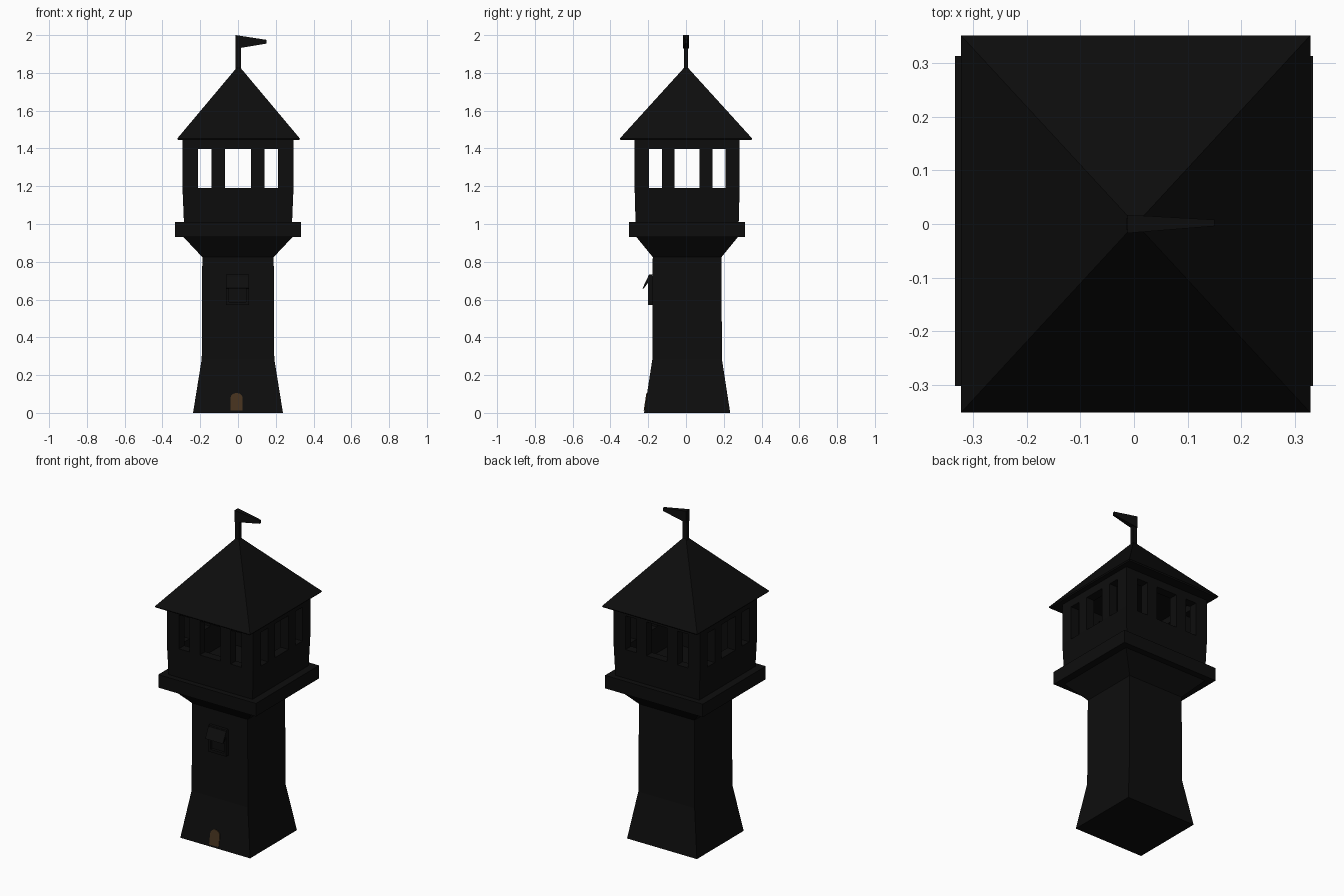
import bpy, bmesh, math

if "Cube" in bpy.data.objects:
    bpy.data.objects.remove(bpy.data.objects["Cube"])

CX, CY = 0.0, 0.006   # tower axis


def material(name, rgb):
    m = bpy.data.materials.new(name)
    m.diffuse_color = (*rgb, 1)
    m.use_nodes = True
    m.node_tree.nodes["Principled BSDF"].inputs["Base Color"].default_value = m.diffuse_color
    return m


DARK = material("dark_stone", (0.004, 0.004, 0.004))
WOOD = material("door_wood", (0.06, 0.032, 0.013))


def finish(name, bm, mat=DARK):
    bmesh.ops.recalc_face_normals(bm, faces=bm.faces)
    me = bpy.data.meshes.new(name)
    bm.to_mesh(me)
    bm.free()
    ob = bpy.data.objects.new(name, me)
    bpy.context.collection.objects.link(ob)
    me.materials.append(mat)
    return ob


def loft(name, rings, cx=CX, cy=CY):
    """Closed rectangular loft; each ring is (half_x, half_y, z)."""
    bm = bmesh.new()
    loops = [[bm.verts.new((cx + sx * hx, cy + sy * hy, z))
              for sx, sy in ((-1, -1), (1, -1), (1, 1), (-1, 1))]
             for hx, hy, z in rings]
    bm.faces.new(loops[0])
    bm.faces.new(loops[-1])
    for a, b in zip(loops, loops[1:]):
        for i in range(4):
            j = (i + 1) % 4
            bm.faces.new((a[i], a[j], b[j], b[i]))
    return finish(name, bm)


def box(name, x0, x1, y0, y1, z0, z1):
    return loft(name, [((x1 - x0) / 2, (y1 - y0) / 2, z0), ((x1 - x0) / 2, (y1 - y0) / 2, z1)],
                (x0 + x1) / 2, (y0 + y1) / 2)


def prism(name, front, back, mat=DARK):
    """Solid between two matching outlines."""
    bm = bmesh.new()
    a = [bm.verts.new(p) for p in front]
    b = [bm.verts.new(p) for p in back]
    bm.faces.new(a)
    bm.faces.new(b)
    for i in range(len(a)):
        j = (i + 1) % len(a)
        bm.faces.new((a[i], a[j], b[j], b[i]))
    return finish(name, bm, mat)


def cut(target, cutter):
    mod = target.modifiers.new("cut", 'BOOLEAN')
    mod.operation = 'DIFFERENCE'
    mod.solver = 'EXACT'
    mod.object = cutter
    cutter.hide_render = True
    cutter.hide_viewport = True
    cutter.display_type = 'WIRE'


# Shaft: flared foot, straight trunk, flared bracket
loft("tower_shaft", [(0.238, 0.228, 0), (0.192, 0.184, 0.285),
                     (0.189, 0.182, 0.825), (0.288, 0.268, 0.93)])

# Balcony platform
loft("platform", [(0.333, 0.307, 0.93), (0.333, 0.307, 1.01)])

# Lookout cabin, hollowed, three openings per side
cabin = loft("lookout_cabin", [(0.286, 0.273, 1.005), (0.294, 0.278, 1.19),
                               (0.294, 0.278, 1.455)])
cut(cabin, loft("cabin_hollow_cutter", [(0.24, 0.225, 1.03), (0.24, 0.225, 1.44)]))
for k, (a, b) in enumerate(((-0.213, -0.14), (-0.07, 0.07), (0.14, 0.213))):
    cut(cabin, box(f"front_back_opening_cutter_{k}", a, b, -0.5, 0.5, 1.19, 1.398))
    cut(cabin, box(f"side_opening_cutter_{k}", -0.5, 0.5, CY + a * 0.95, CY + b * 0.95, 1.19, 1.398))

# Pyramid roof
loft("roof", [(0.321, 0.347, 1.445), (0.325, 0.351, 1.452), (0.012, 0.012, 1.825)], 0.003, 0)

# Flag pole and tapering pennant
box("flag_pole", -0.014, 0.016, -0.011, 0.011, 1.80, 1.995)
bm_front = [(-0.012, -0.017, 2.0), (0.15, -0.004, 1.975), (0.15, -0.004, 1.955), (-0.012, -0.017, 1.928)]
bm_back = [(x, 0.017 if x < 0 else 0.008, z) for x, y, z in bm_front]
prism("flag", bm_front, bm_back)

# Arched door lying on the sloped foot
outline = [(-0.04, 0.012), (0.025, 0.012)]
outline += [(-0.0075 + 0.0325 * math.cos(t), 0.078 + 0.028 * math.sin(t))
            for t in (math.pi * i / 6 for i in range(7))]


def slope(z):
    return -0.222 + 0.044 * z / 0.285


prism("door", [(x, slope(z) - 0.004, z) for x, z in outline],
      [(x, slope(z) + 0.01, z) for x, z in outline], WOOD)

# Small window: frame, pane and propped-open shutter
WX0, WX1 = -0.063, 0.058
box("window_frame_left", WX0, WX0 + 0.015, -0.2, -0.17, 0.57, 0.725)
box("window_frame_right", WX1 - 0.015, WX1, -0.2, -0.17, 0.57, 0.725)
box("window_sill", WX0, WX1, -0.2, -0.17, 0.57, 0.587)
box("window_lintel", WX0, WX1, -0.2, -0.17, 0.71, 0.727)
box("window_pane", WX0 + 0.01, WX1 - 0.01, -0.183, -0.17, 0.58, 0.715)
section = [(-0.195, 0.732), (-0.23, 0.66), (-0.224, 0.658), (-0.182, 0.715), (-0.178, 0.732)]
prism("window_shutter", [(WX0, y, z) for y, z in section], [(WX1, y, z) for y, z in section])
